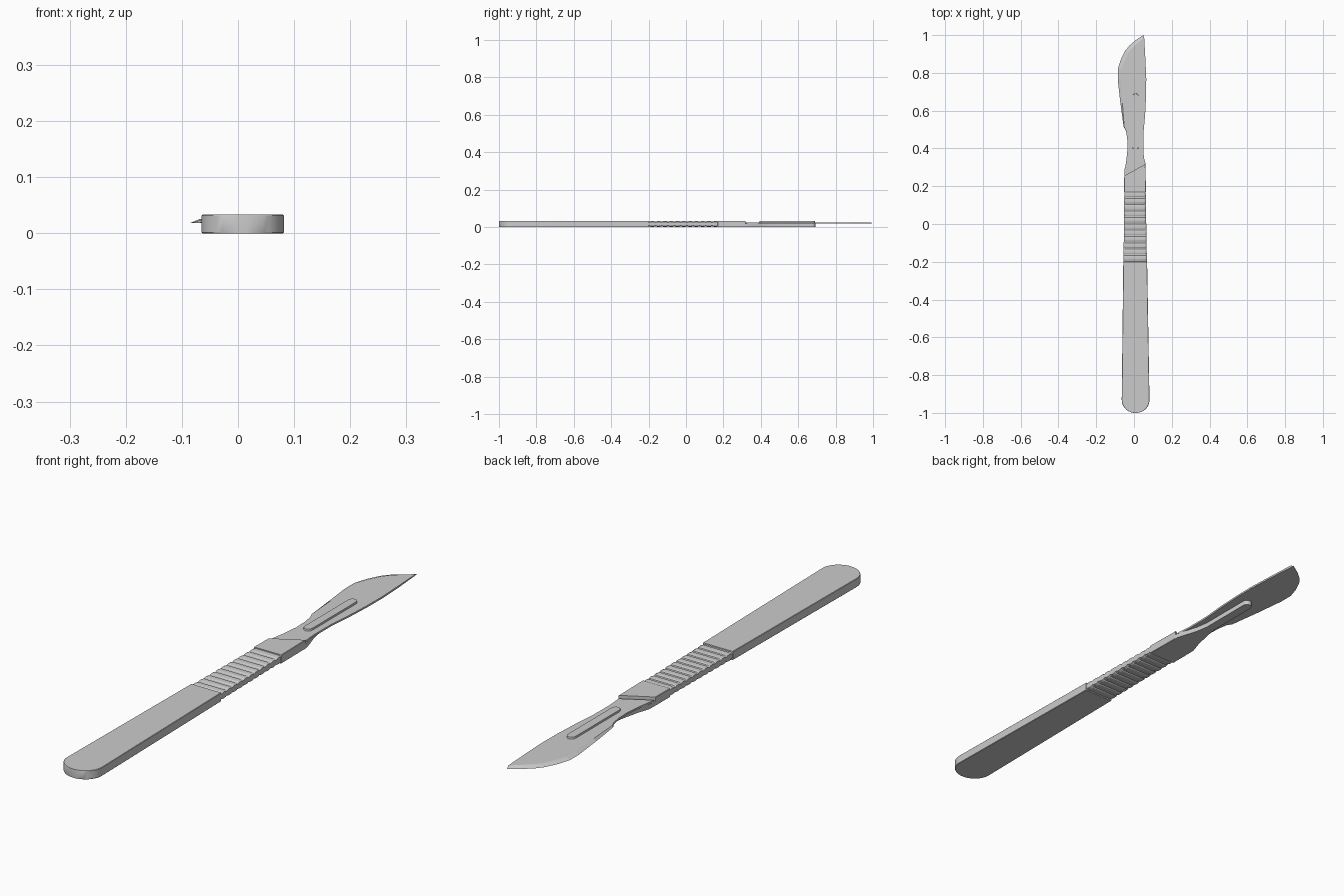
import bpy, bmesh, math
from mathutils import Vector

if "Cube" in bpy.data.objects:
    bpy.data.objects.remove(bpy.data.objects["Cube"])


def finish(bm, name, smooth=False):
    bmesh.ops.recalc_face_normals(bm, faces=bm.faces)
    me = bpy.data.meshes.new(name)
    bm.to_mesh(me)
    bm.free()
    ob = bpy.data.objects.new(name, me)
    bpy.context.collection.objects.link(ob)
    if smooth:
        bpy.context.view_layer.objects.active = ob
        ob.select_set(True)
        bpy.ops.object.shade_smooth_by_angle(angle=math.radians(25))
        ob.select_set(False)
    return ob


def skin(bm, rings):
    vs = [[bm.verts.new(p) for p in r] for r in rings]
    n = len(vs[0])
    for a, b in zip(vs, vs[1:]):
        for i in range(n):
            bm.faces.new((a[i], a[(i + 1) % n], b[(i + 1) % n], b[i]))
    bm.faces.new(vs[0])
    bm.faces.new(vs[-1])


def prism(name, pts, z0, z1, top=None, smooth=False):
    bm = bmesh.new()
    skin(bm, [[(x, y, z0) for x, y in pts], [(x, y, z1) for x, y in (top or pts)]])
    return finish(bm, name, smooth)


T = 0.033


def edges(y):
    # left and right sides of the handle, narrowing toward the blade
    t = (y + 0.93) / 1.23
    return -0.065 + 0.014 * t, 0.082 - 0.021 * t


def section(y, dip=0.0, cx=0.0015, cz=0.0015, narrow=1.0):
    l, r = edges(y)
    m, h = (l + r) / 2, (r - l) / 2 * narrow
    l, r, b, t = m - h, m + h, dip, T - dip
    return [(l + cx, y, b), (r - cx, y, b), (r, y, b + cz), (r, y, t - cz),
            (r - cx, y, t), (l + cx, y, t), (l, y, t - cz), (l, y, b + cz)]


# handle: rounded tail, plain body, ribbed grip, collar
rings = []
for i in range(12):
    a = math.radians(8 + 82 * i / 11)
    rings.append(section(-0.93 - 0.0705 * math.cos(a), narrow=math.sin(a)))
rings.append(section(-0.2))
ribs, y0, y1 = 11, -0.2, 0.17
pitch = (y1 - y0) / ribs
for i in range(ribs):
    for f, d in ((0.02, 0.004), (0.2, 0.004), (0.32, 0.0015), (0.6, 0.0005), (0.88, 0.0015), (0.98, 0.004)):
        rings.append(section(y0 + pitch * (i + f), d, 0.008, 0.004, 0.98))
rings += [section(y1), section(0.38)]
bm = bmesh.new()
skin(bm, rings)
# slanted shoulder where the blade seats
cut = bmesh.ops.bisect_plane(bm, geom=bm.verts[:] + bm.edges[:] + bm.faces[:],
                             plane_co=Vector((0, 0.284, 0)), plane_no=Vector((-0.55, 1, 0)),
                             clear_outer=True)
bmesh.ops.holes_fill(bm, edges=[e for e in bm.edges if e.is_boundary])
finish(bm, "handle", True)


def round_tip(cx, y, r, n=8):
    return [(cx + r * math.cos(math.pi * i / n), y + r * math.sin(math.pi * i / n)) for i in range(n + 1)]


# tongue under the blade
tongue = [(-0.051, 0.22), (0.061, 0.22), (0.06, 0.325), (0.05, 0.36), (0.034, 0.41), (0.026, 0.46)]
tongue += round_tip(0.008, 0.674, 0.018)
tongue += [(-0.01, 0.46), (-0.018, 0.41), (-0.034, 0.34), (-0.05, 0.29)]
prism("blade_tongue", tongue, 0, 0.018, smooth=True)

# raised boss that locks into the blade slot
boss = round_tip(0.008, 0.674, 0.018) + [(2 * 0.008 - x, 2 * 0.542 - y) for x, y in round_tip(0.008, 0.674, 0.018)]
inner = [(0.008 + (x - 0.008) * 0.9, 0.542 + (y - 0.542) * 0.988) for x, y in boss]
prism("locking_boss", boss, 0.016, 0.032, inner, True)

# blade: x, y, sharpening inset in x and y of the top face
blade = [(0.05, 1.0, 0.004, -0.012), (0.008, 0.972, 0.010, -0.016), (-0.022, 0.947, 0.013, -0.014),
         (-0.046, 0.918, 0.016, -0.011), (-0.07, 0.87, 0.018, -0.008), (-0.086, 0.82, 0.018, -0.004),
         (-0.086, 0.765, 0.017, 0), (-0.072, 0.64, 0.011, 0), (-0.055, 0.515, 0.003, 0),
         (-0.043, 0.495, 0, 0), (-0.036, 0.455, 0, 0), (-0.034, 0.40, 0, 0), (-0.04, 0.34, 0, 0),
         (-0.052, 0.265, 0, 0), (0.055, 0.325, 0, 0), (0.05, 0.385, 0, 0), (0.051, 0.49, 0, 0),
         (0.059, 0.58, 0, 0), (0.064, 0.68, 0, 0), (0.065, 0.77, 0, 0), (0.06, 0.88, 0, 0)]
prism("blade", [(x, y) for x, y, _, _ in blade], 0.018, 0.025,
      [(x + dx, y + dy) for x, y, dx, dy in blade])
